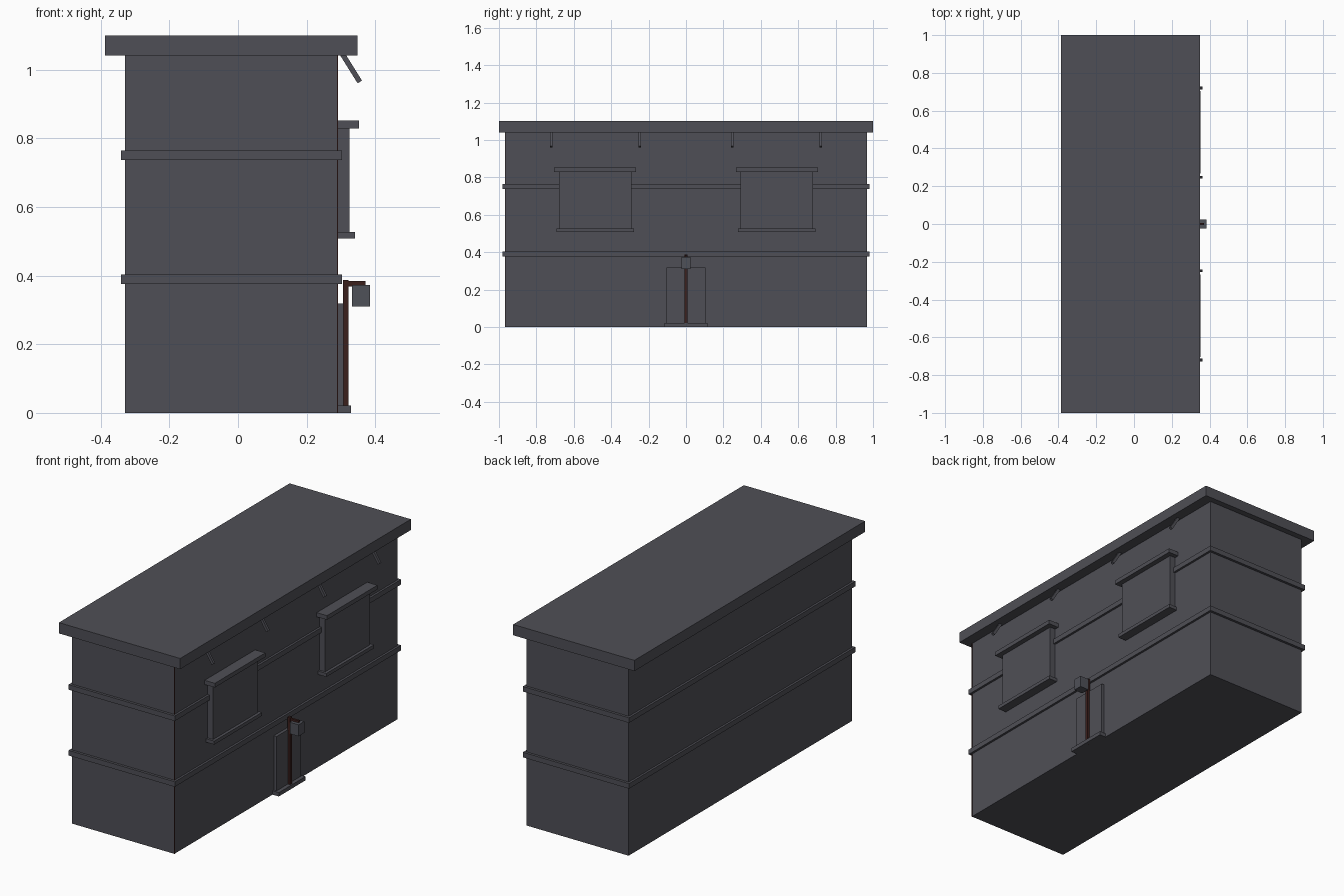
import bpy, bmesh, math
from mathutils import Matrix, Vector

if "Cube" in bpy.data.objects:
    bpy.data.objects.remove(bpy.data.objects["Cube"])


def material(name, rgb):
    m = bpy.data.materials.new(name)
    m.diffuse_color = (*rgb, 1)
    m.use_nodes = True
    m.node_tree.nodes["Principled BSDF"].inputs["Base Color"].default_value = m.diffuse_color
    return m


STONE = material("slate_grey", (0.078, 0.078, 0.093))
LAMP = material("lamp_grey", (0.078, 0.082, 0.098))
MAROON = material("dark_maroon", (0.044, 0.014, 0.012))


def box(name, x, y, z, mat=STONE, tilt=0.0):
    """Box from (min, max) ranges, optionally tilted about y through its centre."""
    c = Vector(((x[0] + x[1]) / 2, (y[0] + y[1]) / 2, (z[0] + z[1]) / 2))
    size = (x[1] - x[0], y[1] - y[0], z[1] - z[0], 1)
    bm = bmesh.new()
    bmesh.ops.create_cube(bm, size=1, matrix=Matrix.Rotation(tilt, 4, 'Y') @ Matrix.Diagonal(size))
    me = bpy.data.meshes.new(name)
    bm.to_mesh(me)
    bm.free()
    me.materials.append(mat)
    ob = bpy.data.objects.new(name, me)
    ob.location = c
    bpy.context.collection.objects.link(ob)
    return ob


WALL = 0.291   # x of the street facade

# Main volume, roof slab and string courses
box("building_body", (-0.329, WALL), (-0.967, 0.967), (0, 1.043))
box("roof_slab", (-0.387, 0.349), (-1, 1), (1.041, 1.1))
for i, z in enumerate((0.376, 0.737)):
    box(f"wall_band_{i}", (-0.341, 0.303), (-0.981, 0.981), (z, z + 0.028))

# Thin dark strip on the front corner
box("corner_strip", (WALL - 0.003, WALL + 0.001), (-0.968, -0.964), (0, 1.041), MAROON)

# Two shuttered windows with lintel and sill
for i, y in enumerate((-0.486, 0.486)):
    for part, half, out, z in (("window", 0.194, 0.325, (0.52, 0.835)),
                               ("lintel", 0.219, 0.353, (0.829, 0.852)),
                               ("sill", 0.207, 0.341, (0.508, 0.527))):
        box(f"{part}_{i}", (WALL - 0.01, out), (y - half, y + half), z)

# Door and step
box("door", (WALL - 0.01, 0.308), (-0.105, 0.105), (0, 0.319))
box("door_step", (WALL - 0.01, 0.329), (-0.116, 0.116), (0, 0.021))

# Lamp post, arm and lantern
box("lamp_post", (0.306, 0.322), (-0.008, 0.008), (0, 0.388), MAROON)
box("lamp_arm", (0.306, 0.371), (-0.006, 0.006), (0.369, 0.384), MAROON)
box("lantern", (0.332, 0.385), (-0.025, 0.025), (0.31, 0.373), LAMP)

# Slanted eave struts
for i, y in enumerate((-0.72, -0.248, 0.248, 0.72)):
    box(f"eave_strut_{i}", (0.3215, 0.3365), (y - 0.007, y + 0.007), (0.957, 1.055),
        tilt=-math.radians(32))
